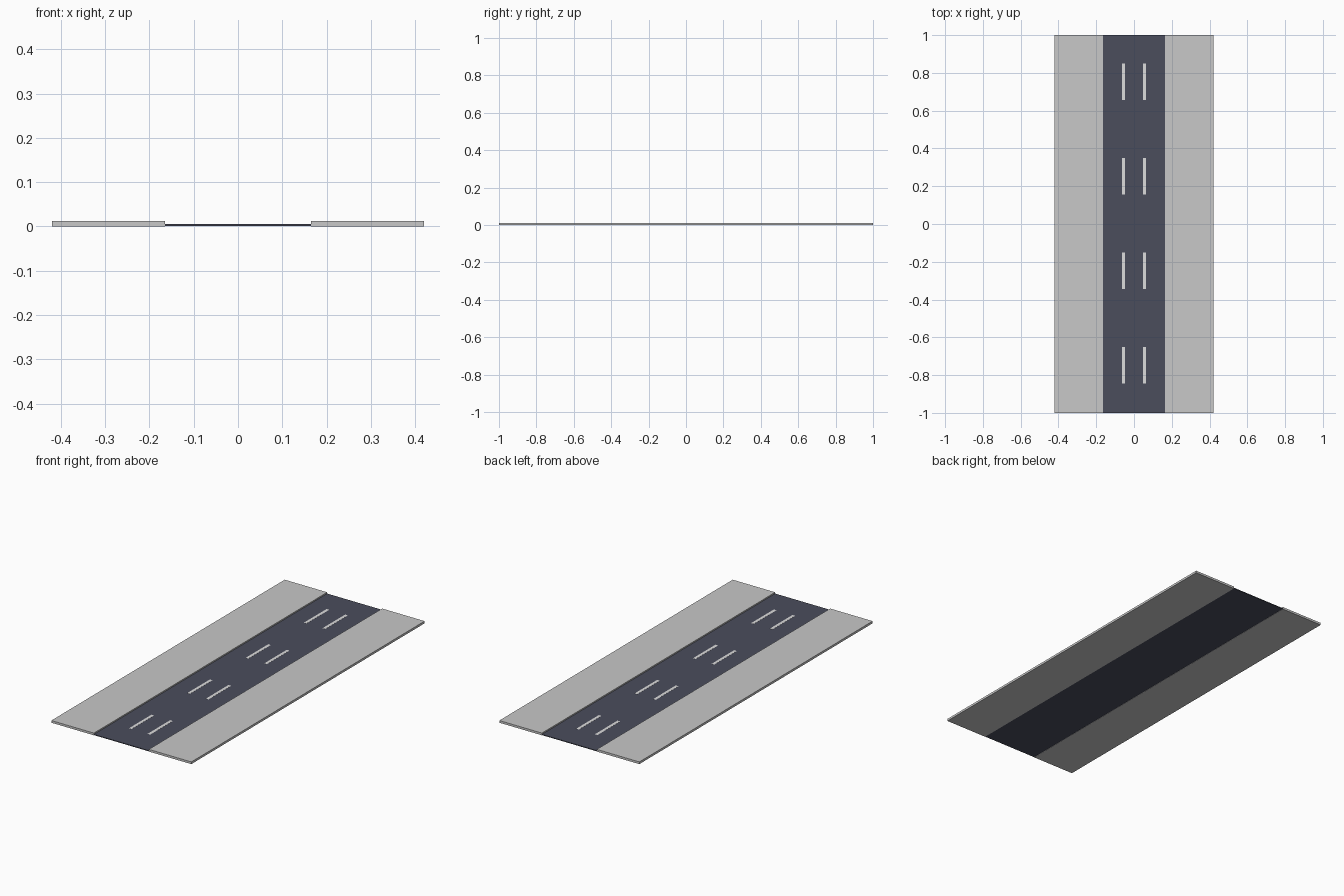
import bpy

if "Cube" in bpy.data.objects:
    bpy.data.objects.remove(bpy.data.objects["Cube"])


def material(name, rgb):
    m = bpy.data.materials.new(name)
    m.diffuse_color = (*rgb, 1)
    m.use_nodes = True
    m.node_tree.nodes["Principled BSDF"].inputs["Base Color"].default_value = m.diffuse_color
    return m


def box(name, x0, x1, y0, y1, z0, z1, mat):
    bpy.ops.mesh.primitive_cube_add(size=1)
    o = bpy.context.object
    o.name = name
    for v in o.data.vertices:
        v.co = (x1 if v.co.x > 0 else x0,
                y1 if v.co.y > 0 else y0,
                z1 if v.co.z > 0 else z0)
    o.data.materials.append(mat)
    return o


asphalt = material("dark asphalt", (0.070, 0.075, 0.108))
concrete = material("light concrete", (0.58, 0.58, 0.58))
paint = material("white paint", (0.72, 0.72, 0.72))

# Road bed between the raised sidewalks
box("road", -0.165, 0.165, -1, 1, 0.001, 0.005, asphalt)

for side, label in ((-1, "left"), (1, "right")):
    # Sidewalk slab
    xs = sorted((side * 0.165, side * 0.42))
    box(f"{label}_sidewalk", *xs, -1, 1, 0, 0.012, concrete)
    # Dashed lane line, almost flush with the road
    for i in range(4):
        yc = -0.747 + 0.5 * i
        xc = side * 0.056
        box(f"{label}_lane_dash_{i + 1}", xc - 0.008, xc + 0.008,
            yc - 0.097, yc + 0.097, 0.0045, 0.0054, paint)
